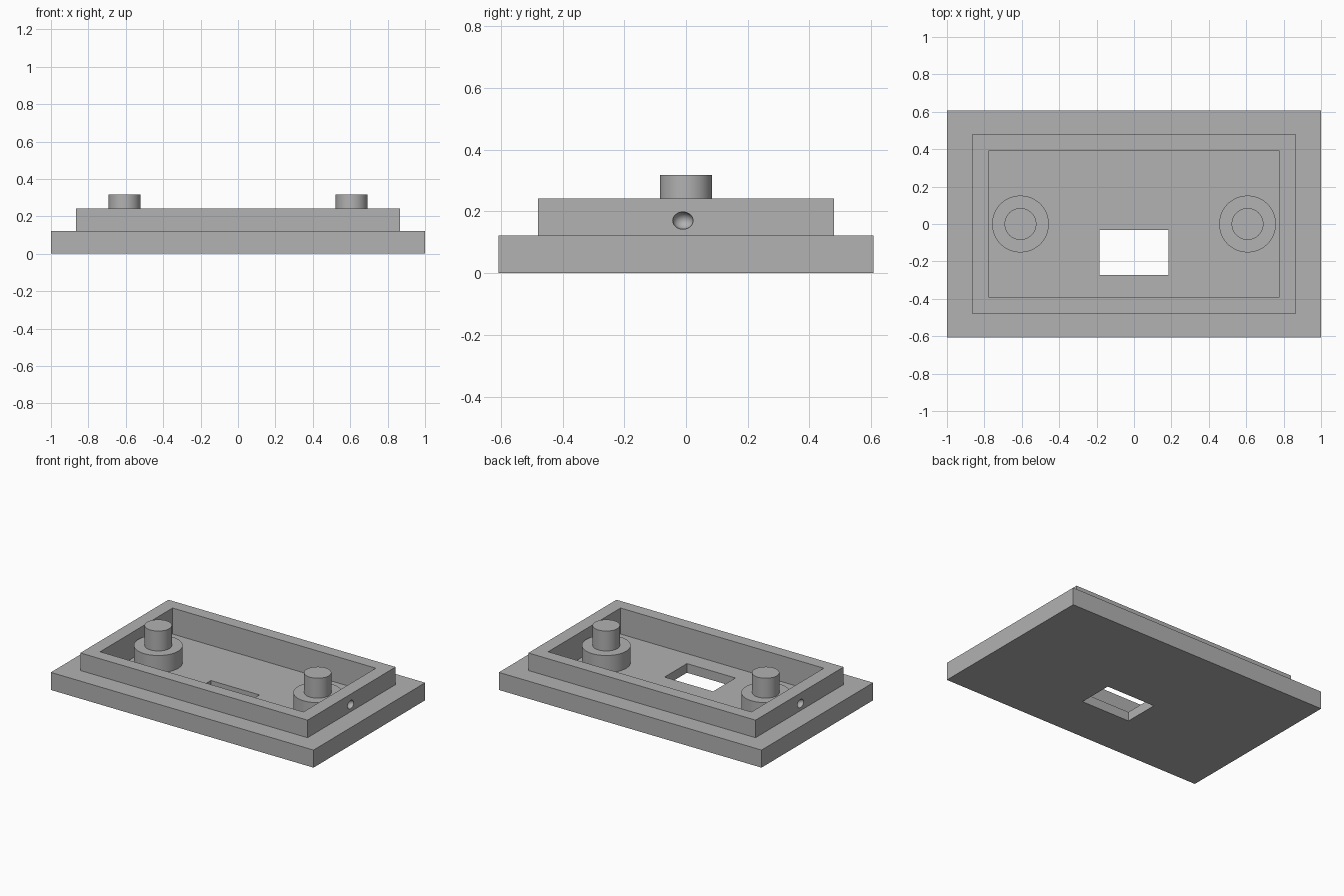
import bpy
import bmesh
from math import radians

cube = bpy.data.objects.get("Cube")
if cube:
    bpy.data.objects.remove(cube, do_unlink=True)

grey = bpy.data.materials.new("plain grey")
grey.use_nodes = True
colour = (0.445, 0.445, 0.445, 1)
grey.diffuse_color = colour
grey.node_tree.nodes["Principled BSDF"].inputs["Base Color"].default_value = colour

FLOOR, STEP, RIM = 0.063, 0.121, 0.242


def smooth(obj):
    bpy.ops.object.select_all(action="DESELECT")
    obj.select_set(True)
    bpy.context.view_layer.objects.active = obj
    bpy.ops.object.shade_smooth_by_angle(angle=radians(30))


def cylinder(name, x, radius, bottom, top):
    bpy.ops.mesh.primitive_cylinder_add(
        vertices=48, radius=radius, depth=top - bottom,
        location=(x, 0, (bottom + top) / 2))
    obj = bpy.context.object
    obj.name = name
    obj.data.materials.append(grey)
    smooth(obj)


# Stepped tray: rectangular rings (half width, front, back, height) swept round the section
rings = [
    (1, -0.607, 0.607, 0),
    (1, -0.607, 0.607, STEP),
    (0.865, -0.479, 0.479, STEP),
    (0.865, -0.479, 0.479, RIM),
    (0.774, -0.394, 0.394, RIM),
    (0.774, -0.394, 0.394, FLOOR),
    (0.185, -0.274, -0.031, FLOOR),
    (0.185, -0.274, -0.031, 0),
]
bm = bmesh.new()
loops = [[bm.verts.new(p) for p in ((-w, f, z), (w, f, z), (w, b, z), (-w, b, z))]
         for w, f, b, z in rings]
for i, lower in enumerate(loops):
    upper = loops[(i + 1) % len(loops)]
    for j in range(4):
        k = (j + 1) % 4
        bm.faces.new((lower[j], lower[k], upper[k], upper[j]))
bmesh.ops.recalc_face_normals(bm, faces=bm.faces)
mesh = bpy.data.meshes.new("tray")
bm.to_mesh(mesh)
bm.free()
mesh.materials.append(grey)
tray = bpy.data.objects.new("tray", mesh)
bpy.context.collection.objects.link(tray)

# Round snap dimples in both end walls
for side in (-1, 1):
    bpy.ops.mesh.primitive_uv_sphere_add(
        segments=32, ring_count=16, radius=1, location=(side * 0.865, -0.01, 0.17))
    cutter = bpy.context.object
    cutter.name = "dimple_cutter"
    cutter.scale = (0.032, 0.033, 0.028)
    cutter.data.materials.append(grey)
    cutter.hide_render = True
    cut = tray.modifiers.new("dimple", "BOOLEAN")
    cut.operation = "DIFFERENCE"
    cut.solver = "EXACT"
    cut.object = cutter
    bpy.context.view_layer.objects.active = tray
    bpy.ops.object.modifier_apply(modifier=cut.name)
    bpy.data.objects.remove(cutter, do_unlink=True)
smooth(tray)

# Bosses with locating pins
for side, label in ((1, "left"), (-1, "right")):
    cylinder(label + "_boss", side * 0.607, 0.152, FLOOR - 0.01, 0.181)
    cylinder(label + "_pin", side * 0.607, 0.085, 0.17, 0.318)
